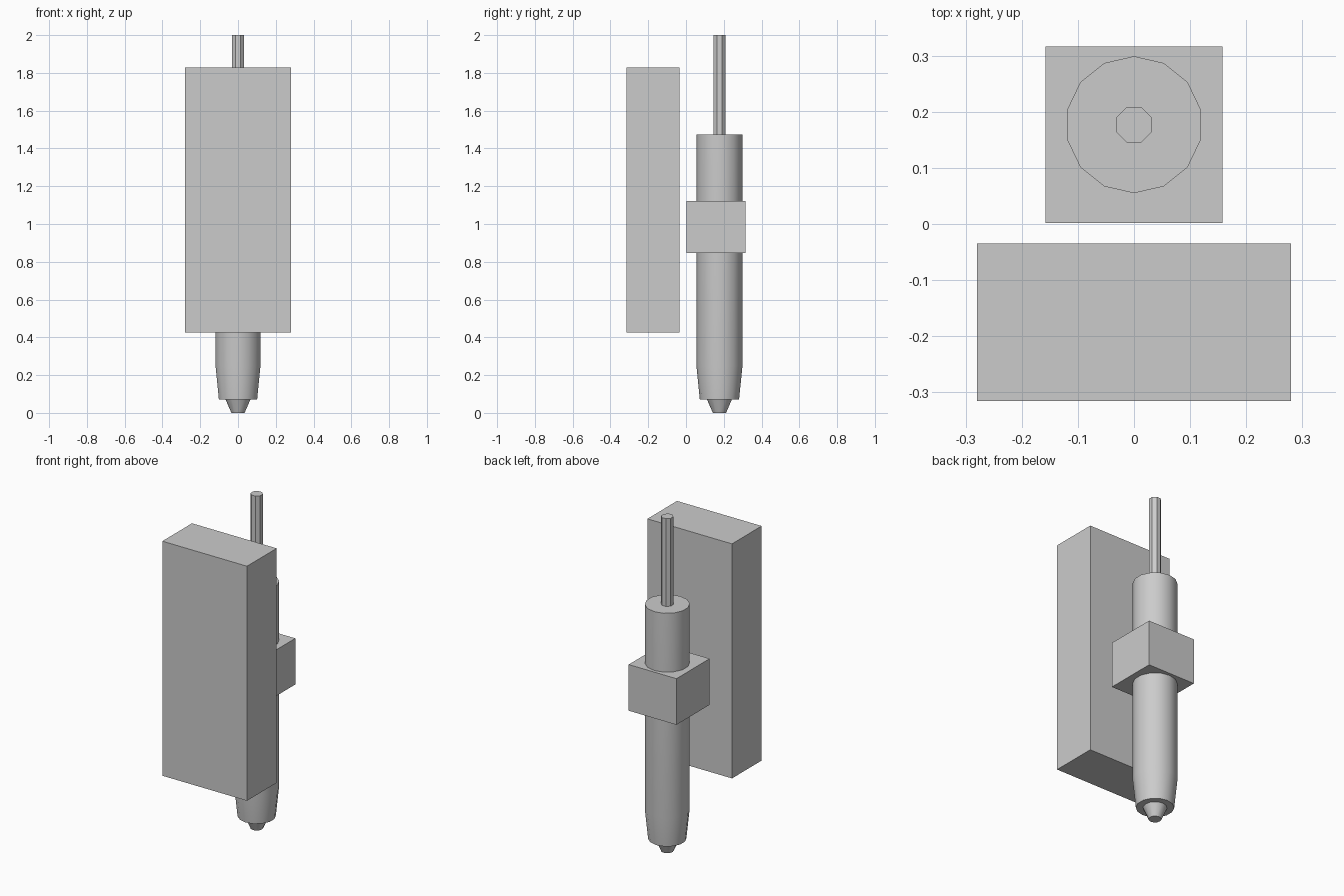
import bpy, bmesh, math

if "Cube" in bpy.data.objects:
    bpy.data.objects.remove(bpy.data.objects["Cube"], do_unlink=True)

grey = bpy.data.materials.new("plain_grey")
grey.use_nodes = True
colour = (0.6, 0.6, 0.6, 1)
grey.diffuse_color = colour
grey.node_tree.nodes["Principled BSDF"].inputs["Base Color"].default_value = colour

AXIS_Y = 0.177  # centre line of the round parts


def finish(name, bm):
    bmesh.ops.recalc_face_normals(bm, faces=bm.faces)
    mesh = bpy.data.meshes.new(name)
    bm.to_mesh(mesh)
    bm.free()
    mesh.materials.append(grey)
    obj = bpy.data.objects.new(name, mesh)
    bpy.context.collection.objects.link(obj)
    return obj


def box(name, low, high):
    bm = bmesh.new()
    bmesh.ops.create_cube(bm, size=1)
    for v in bm.verts:
        v.co = [a + (b - a) * (c + 0.5) for a, b, c in zip(low, high, v.co)]
    return finish(name, bm)


def turned(name, profile, sides, start, smooth):
    """Stack rings of (radius, height) around the centre line and cap both ends."""
    bm = bmesh.new()
    rings = []
    for radius, z in profile:
        angles = [start + math.tau * i / sides for i in range(sides)]
        rings.append([bm.verts.new((radius * math.cos(a),
                                    AXIS_Y + radius * math.sin(a), z)) for a in angles])
    for lower, upper in zip(rings, rings[1:]):
        for i in range(sides):
            j = (i + 1) % sides
            bm.faces.new((lower[i], lower[j], upper[j], upper[i]))
    bm.faces.new(rings[0])
    bm.faces.new(rings[-1])
    obj = finish(name, bm)
    if smooth:
        bpy.ops.object.select_all(action="DESELECT")
        obj.select_set(True)
        bpy.context.view_layer.objects.active = obj
        bpy.ops.object.shade_smooth_by_angle(angle=math.radians(31))
    return obj


# Slab housing at the front and square collar around the barrel
box("front_housing", (-0.28, -0.315, 0.425), (0.28, -0.035, 1.828))
box("barrel_collar", (-0.158, 0.002, 0.847), (0.158, 0.316, 1.123))

# Barrel with tapered lower end, its nozzle tip and the thin upper rod
turned("barrel", [(0.104, 0.072), (0.122, 0.25), (0.122, 1.475)], 14, math.pi / 2, True)
turned("nozzle_tip", [(0.035, 0), (0.066, 0.072)], 12, math.pi / 2, True)
turned("upper_rod", [(0.034, 1.475), (0.034, 2)], 8, math.pi / 8, False)
